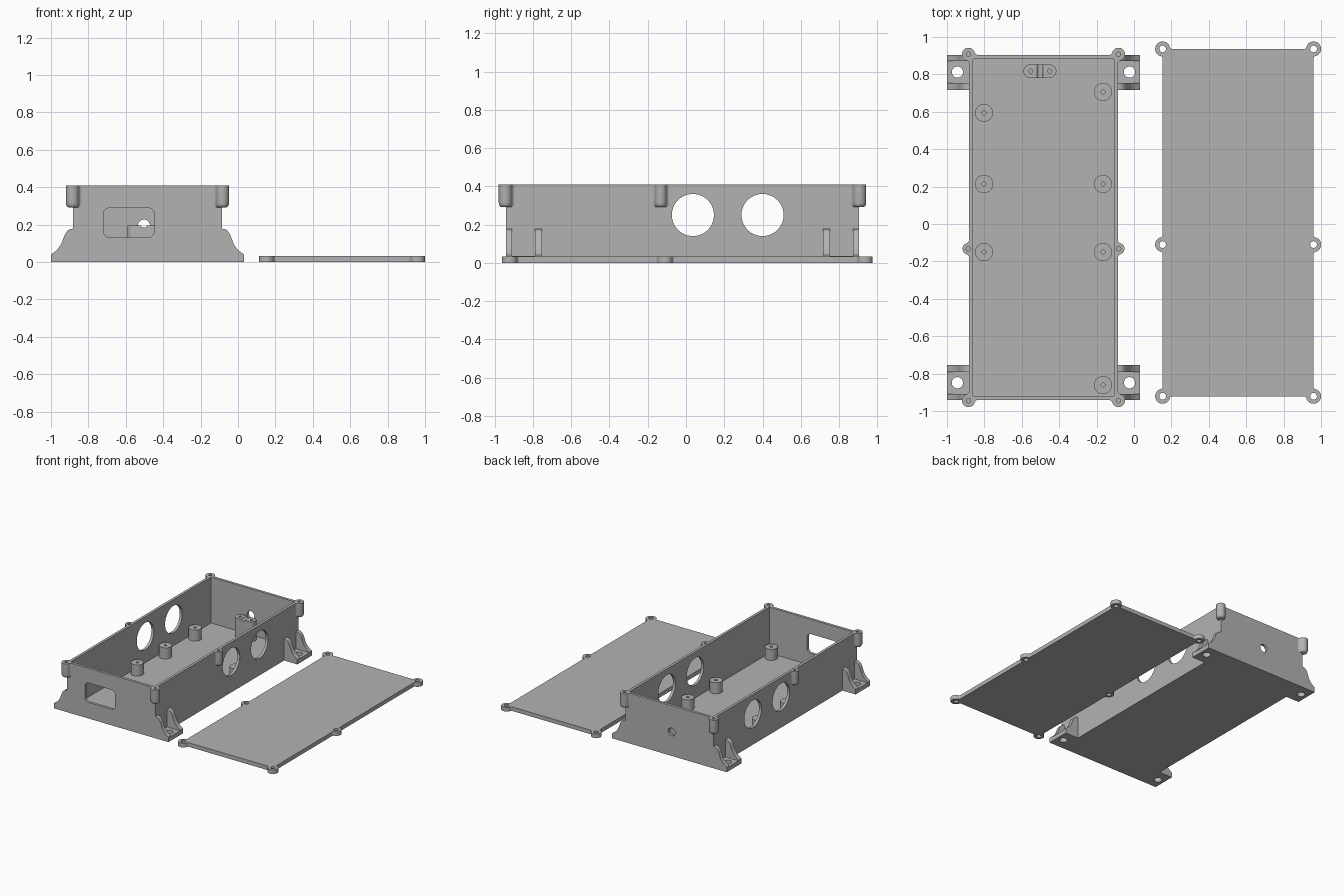
import bpy, bmesh
from math import sin, cos, pi, sqrt, atan2

if "Cube" in bpy.data.objects:
    bpy.data.objects.remove(bpy.data.objects["Cube"])

grey = bpy.data.materials.new("plain grey")
grey.use_nodes = True
grey.diffuse_color = (0.45, 0.45, 0.45, 1)
grey.node_tree.nodes["Principled BSDF"].inputs["Base Color"].default_value = grey.diffuse_color
parts = []


def loft(name, rings):
    """Closed solid through a stack of equal-length point rings."""
    bm = bmesh.new()
    loops = [[bm.verts.new(p) for p in ring] for ring in rings]
    n = len(loops[0])
    for a, b in zip(loops, loops[1:]):
        for i in range(n):
            j = (i + 1) % n
            bm.faces.new((a[i], a[j], b[j], b[i]))
    bm.faces.new(loops[0][::-1])
    bm.faces.new(loops[-1])
    bmesh.ops.recalc_face_normals(bm, faces=bm.faces)
    mesh = bpy.data.meshes.new(name)
    bm.to_mesh(mesh)
    bm.free()
    mesh.materials.append(grey)
    ob = bpy.data.objects.new(name, mesh)
    bpy.context.collection.objects.link(ob)
    parts.append(ob)
    return ob


def prism(name, outline, lo, hi, axis="z"):
    place = {"x": lambda u, v, w: (w, u, v),
             "y": lambda u, v, w: (u, w, v),
             "z": lambda u, v, w: (u, v, w)}[axis]
    return loft(name, [[place(u, v, w) for u, v in outline] for w in (lo, hi)])


def rect(u0, u1, v0, v1):
    return [(u0, v0), (u1, v0), (u1, v1), (u0, v1)]


def arc(u, v, r, a0, a1, n):
    return [(u + r * cos(a0 + (a1 - a0) * i / n), v + r * sin(a0 + (a1 - a0) * i / n))
            for i in range(n + 1)]


def circle(u, v, r, n=40):
    return arc(u, v, r, 0, 2 * pi, n)[:-1]


def rounded(u0, u1, v0, v1, r):
    corners = [(u1 - r, v1 - r), (u0 + r, v1 - r), (u0 + r, v0 + r), (u1 - r, v0 + r)]
    return [p for k, (u, v) in enumerate(corners)
            for p in arc(u, v, r, k * pi / 2, (k + 1) * pi / 2, 10)]


def cut(ob, *cutter_args):
    """Subtract prisms, each given as (outline, low, high, axis)."""
    for args in cutter_args:
        tool = prism("cutter", *args)
        parts.remove(tool)
        mod = ob.modifiers.new("cut", "BOOLEAN")
        mod.operation = "DIFFERENCE"
        mod.solver = "EXACT"
        mod.object = tool
        bpy.context.view_layer.objects.active = ob
        bpy.ops.object.modifier_apply(modifier=mod.name)
        bpy.data.objects.remove(tool)


def ear_outline(r, f, c, corner, t=0.012):
    """Round lug of radius r blended into the wall by fillets of radius f."""
    cx = c if corner else 0
    d = sqrt((r + f) ** 2 - (f - c) ** 2)
    half = [(cx - d, -t)]
    half += arc(cx - d, f, f, -pi / 2, atan2(c - f, d), 6)
    half += arc(cx, c, r, atan2(f - c, -d), pi / 4 if corner else pi / 2, 12)[1:]
    if corner:
        return half + [(v, u) for u, v in half[-2::-1]] + [(-t, -t)]
    return half + [(-u, v) for u, v in half[-2::-1]]


def add_ears(label, body, x0, x1, ys, r, f, c, mid, levels, hole_r, hole_z):
    """Six screw ears: four at the corners, two halfway, with holes."""
    for side, sx, x in (("right", -1, x0), ("left", 1, x1)):
        for where, sy, y in zip(("front", "middle", "back"), (-1, 0, 1), ys):
            corner = sy != 0
            er, ec = (r, c) if corner else mid
            pts = ear_outline(er, f, ec, corner)
            if corner:
                world = lambda u, v: (x + sx * u, y + sy * v)
            else:
                world = lambda u, v: (x + sx * v, y + u)
            ear = loft(f"{label}_ear_{where}_{side}",
                       [[(*world(u * s, v * s), z) for u, v in pts] for z, s in levels])
            hole = (circle(x + sx * ec, y + sy * ec, hole_r, 24), hole_z, 1, "z")
            cut(ear, hole)
            cut(body, hole)


# Case dimensions
X0, X1, Y0, Y1, TOP = -0.882, -0.086, -0.941, 0.904, 0.409
WALL, FLOOR = 0.022, 0.035
MID = (X0 + X1) / 2

# Open case with round side ports, a front window and a rear cable hole
case = prism("case", rect(X0, X1, Y0, Y1), 0, TOP)
cut(case,
    (rect(X0 + WALL, X1 - WALL, Y0 + WALL, Y1 - WALL), FLOOR, 1, "z"),
    (circle(0.036, 0.25, 0.11, 64), -1.2, 0.3, "x"),
    (circle(0.4, 0.25, 0.11, 64), -1.2, 0.3, "x"),
    (rounded(-0.72, -0.447, 0.131, 0.289, 0.035), -1.2, -0.8, "y"),
    (circle(-0.503, 0.195, 0.032), 0.86, 1.2, "y"))

# Case ears with rounded undersides
add_ears("case", case, X0, X1, (Y0, -0.132, Y1), 0.035, 0.018, 0.003, (0.031, 0.004),
         [(0.291, 0.5), (0.293, 0.72), (0.298, 0.87), (0.305, 0.96), (0.314, 1), (TOP, 1)],
         0.012, 0.31)

# Mounting feet, each a drilled pad between two curved gussets
gusset = [(-0.01, 0.0), (-0.01, 0.178), (0, 0.178), (0.014, 0.176), (0.027, 0.169),
          (0.038, 0.157), (0.046, 0.142), (0.055, 0.117), (0.064, 0.095), (0.075, 0.078),
          (0.09, 0.061), (0.118, 0.04), (0.118, 0)]
for side, sx, wall in (("right", -1, X0), ("left", 1, X1)):
    profile = [(wall + sx * d, z) for d, z in gusset]
    for where, sy, edge in (("front", -1, Y0), ("back", 1, Y1)):
        name = f"{where}_{side}_foot"
        inner = edge - sy * 0.188
        xa, xb = sorted((wall - sx * 0.01, wall + sx * 0.118))
        ya, yb = sorted((edge, inner))
        pad = prism(name + "_pad", rect(xa, xb, ya, yb), 0, FLOOR)
        cut(pad, (circle(wall + sx * 0.062, edge - sy * 0.092, 0.03), -1, 1, "z"))
        for tag, a, b in (("outer", edge, edge - sy * 0.032),
                          ("inner", inner + sy * 0.037, inner)):
            prism(f"{name}_{tag}_gusset", profile, *sorted((a, b)), "y")

# Board standoffs
for x, ys in ((-0.802, (-0.15, 0.214, 0.594)), (-0.166, (-0.861, -0.15, 0.214, 0.706))):
    for y in ys:
        post = prism("standoff", circle(x, y, 0.048), FLOOR - 0.01, 0.125)
        cut(post, (circle(x, y, 0.011, 20), FLOOR, 1, "z"))

# Cable clamp block with a shallow groove
clamp = prism("cable_clamp", rounded(-0.591, -0.415, 0.781, 0.853, 0.0355), FLOOR - 0.01, 0.195)
cut(clamp,
    (circle(-0.552, 0.817, 0.011, 20), 0.08, 1, "z"),
    (circle(-0.451, 0.817, 0.011, 20), 0.08, 1, "z"),
    (circle(-0.503, 0.199, 0.016, 32), 0.7, 0.95, "y"))

# Flat lid with six drilled ears
LID = 0.033
lid = prism("lid", rect(0.153, 0.96, -0.921, 0.936), 0, LID)
add_ears("lid", lid, 0.153, 0.96, (-0.921, -0.11, 0.936), 0.04, 0.011, 0, (0.04, 0),
         [(0, 1), (LID, 1)], 0.018, -1)

# Smooth curved walls, keep edges sharp
bpy.ops.object.select_all(action="DESELECT")
for ob in parts:
    ob.select_set(True)
bpy.context.view_layer.objects.active = case
bpy.ops.object.shade_smooth_by_angle(angle=pi / 6)
